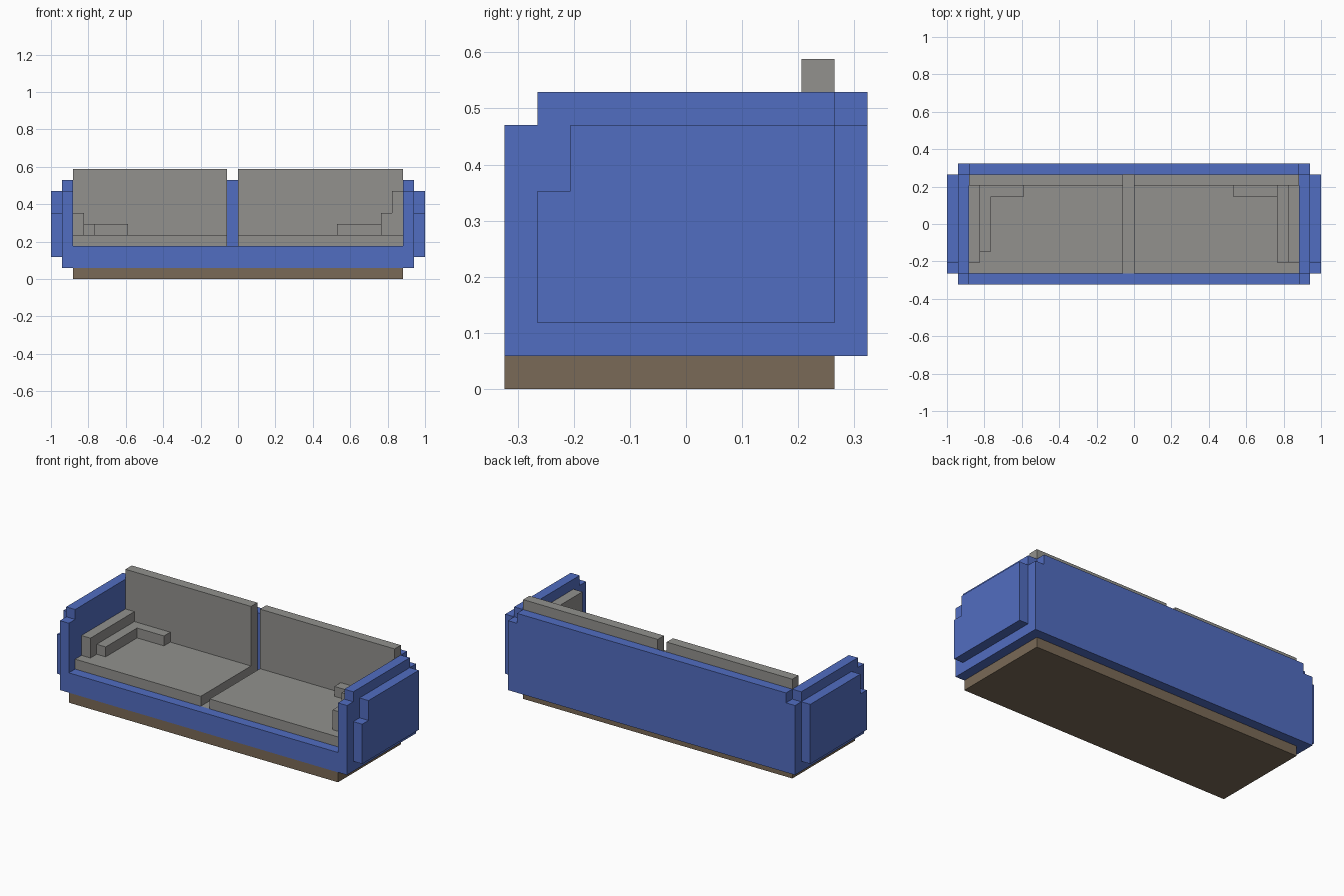
import bpy
import bmesh

if "Cube" in bpy.data.objects:
    bpy.data.objects.remove(bpy.data.objects["Cube"], do_unlink=True)

U = 2 / 34  # block size: the sofa is 34 blocks wide


def material(name, rgb):
    m = bpy.data.materials.new(name)
    m.use_nodes = True
    m.diffuse_color = (*rgb, 1)
    m.node_tree.nodes["Principled BSDF"].inputs["Base Color"].default_value = (*rgb, 1)
    return m


blue = material("blue fabric", (0.083, 0.153, 0.533))
gray = material("gray cushion", (0.287, 0.283, 0.270))
brown = material("brown wood", (0.195, 0.144, 0.095))


def extrude_profile(name, profile, x0, x1, mat):
    """Extrude a (y, z) outline from x0 to x1, all in blocks."""
    bm = bmesh.new()
    face = bm.faces.new([bm.verts.new((x0 * U, y * U, z * U)) for y, z in profile])
    moved = bmesh.ops.extrude_face_region(bm, geom=[face])["geom"]
    bmesh.ops.translate(bm, vec=((x1 - x0) * U, 0, 0),
                        verts=[v for v in moved if isinstance(v, bmesh.types.BMVert)])
    bmesh.ops.recalc_face_normals(bm, faces=bm.faces)
    mesh = bpy.data.meshes.new(name)
    bm.to_mesh(mesh)
    bm.free()
    mesh.materials.append(mat)
    obj = bpy.data.objects.new(name, mesh)
    bpy.context.collection.objects.link(obj)
    return obj


def box(name, x, y, z, mat):
    outline = [(y[0], z[0]), (y[1], z[0]), (y[1], z[1]), (y[0], z[1])]
    return extrude_profile(name, outline, x[0], x[1], mat)


# Plinth and frame
box("plinth", (-15, 15), (-5.5, 4.5), (0, 1), brown)
box("frame_floor", (-15, 15), (-4.5, 4.5), (1, 2), blue)
box("front_rail", (-15, 15), (-5.5, -4.5), (1, 3), blue)
box("backrest", (-15, 15), (4.5, 5.5), (1, 9), blue)
box("seat_liner", (-15, 15), (-4.5, 4.5), (2, 3), gray)

# Arms with stepped outlines
arm = [(-5.5, 1), (5.5, 1), (5.5, 8), (4.5, 8), (4.5, 9),
       (-4.5, 9), (-4.5, 8), (-5.5, 8)]
panel = [(-4.5, 2), (4.5, 2), (4.5, 8), (-3.5, 8), (-3.5, 6), (-4.5, 6)]
for side, s in (("left", 1), ("right", -1)):
    extrude_profile(side + "_arm", arm, 15 * s, 16 * s, blue)
    extrude_profile(side + "_arm_panel", panel, 16 * s, 17 * s, blue)

# Seat and back cushions, separated by a one-block gap
for side, x in (("left", (0, 15)), ("right", (-15, -1))):
    box(side + "_seat_cushion", x, (-4.5, 4.5), (3, 4), gray)
    box(side + "_back_cushion", x, (3.5, 4.5), (4, 10), gray)

# Loose pads at each end of the seat
box("right_arm_pad", (-15, -14), (-3.5, 3.5), (4, 6), gray)
box("right_low_pad", (-14, -13), (-2.5, 3.5), (4, 5), gray)
box("right_rear_pad", (-13, -10), (2.5, 3.5), (4, 5), gray)
box("left_arm_pad", (14, 15), (-3.5, 3.5), (4, 8), gray)
box("left_low_pad", (13, 14), (-3.5, 3.5), (4, 6), gray)
box("left_rear_pad", (9, 13), (2.5, 3.5), (4, 5), gray)
